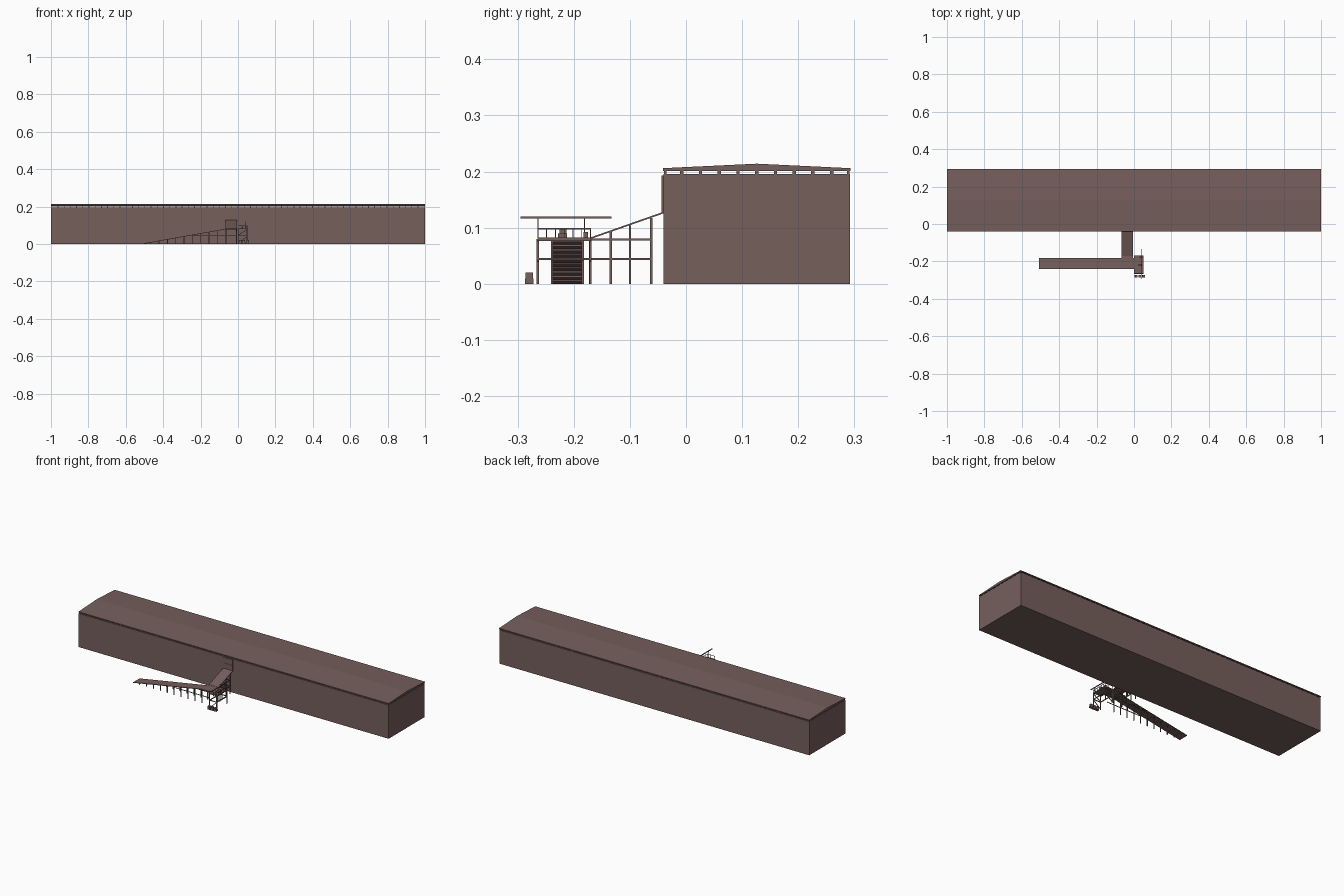
import bpy
from mathutils import Vector

if "Cube" in bpy.data.objects:
    bpy.data.objects.remove(bpy.data.objects["Cube"])

mat = bpy.data.materials.new("weathered_brown")
mat.diffuse_color = (0.18, 0.115, 0.108, 1)
mat.use_nodes = True
mat.node_tree.nodes["Principled BSDF"].inputs["Base Color"].default_value = mat.diffuse_color


class Part:
    """Collects boxes, beams and prisms into one named object."""
    def __init__(self, name):
        self.name, self.v, self.f = name, [], []

    def prism(self, a, b):
        # a and b: matching outlines of the two end caps
        n, k = len(a), len(self.v)
        self.v += [tuple(p) for p in a + b]
        self.f += [tuple(k + i for i in reversed(range(n))), tuple(k + n + i for i in range(n))]
        self.f += [(k + i, k + (i + 1) % n, k + n + (i + 1) % n, k + n + i) for i in range(n)]

    def box(self, x0, x1, y0, y1, z0, z1):
        o = [(x0, y0), (x1, y0), (x1, y1), (x0, y1)]
        self.prism([(x, y, z0) for x, y in o], [(x, y, z1) for x, y in o])

    def beam(self, p, q, t=0.004):
        p, q = Vector(p), Vector(q)
        d = (q - p).normalized()
        u = d.cross(Vector((1, 0, 0)) if abs(d.x) < 0.5 else Vector((0, 1, 0))).normalized()
        w = d.cross(u)
        o = [(u * i + w * j) * t / 2 for i, j in ((-1, -1), (1, -1), (1, 1), (-1, 1))]
        self.prism([p + c for c in o], [q + c for c in o])

    def done(self):
        me = bpy.data.meshes.new(self.name)
        me.from_pydata(self.v, [], self.f)
        me.materials.append(mat)
        import bmesh
        bm = bmesh.new()
        bm.from_mesh(me)
        bmesh.ops.recalc_face_normals(bm, faces=bm.faces)
        bm.to_mesh(me)
        bm.free()
        ob = bpy.data.objects.new(self.name, me)
        bpy.context.collection.objects.link(ob)


Y0, Y1 = -0.041, 0.293

# long hall
p = Part("hall_walls")
p.box(-0.999, 0.999, Y0 + 0.001, Y1 - 0.001, 0, 0.196)
p.done()

# low gable roof floating above the ventilation gap
p = Part("roof")
prof = [(Y0, 0.201), (Y1, 0.201), (Y1, 0.206), ((Y0 + Y1) / 2, 0.214), (Y0, 0.206)]
p.prism([(-1, y, z) for y, z in prof], [(1, y, z) for y, z in prof])
p.done()

# short posts carrying the roof
p = Part("roof_posts")
for i in range(61):
    x = -0.996 + 1.992 * i / 60
    for y in (Y0 + 0.004, Y1 - 0.004):
        p.box(x - 0.002, x + 0.002, y - 0.002, y + 0.002, 0.195, 0.202)
for j in range(1, 10):
    y = Y0 + (Y1 - Y0) * j / 10
    for x in (-0.996, 0.996):
        p.box(x - 0.002, x + 0.002, y - 0.003, y + 0.003, 0.195, 0.202)
p.done()

# loading hatch on the front wall
p = Part("hatch")
p.box(-0.066, -0.006, Y0 - 0.001, Y0 + 0.002, 0.127, 0.19)
for x in (-0.066, -0.006):
    p.beam((x, Y0 - 0.001, 0.125), (x, Y0 - 0.001, 0.192), 0.003)
for z in (0.158, 0.191):
    p.beam((-0.067, Y0 - 0.001, z), (-0.005, Y0 - 0.001, z), 0.003)
p.done()

# long ramp and its flat landing
RX0, RX1, RZ0, RZ1 = -0.507, -0.066, 0.003, 0.081
p = Part("ramp_deck")
o = [(RX0, 0), (RX1, RZ1 - 0.003), (0, RZ1 - 0.003), (0, RZ1), (RX1, RZ1), (RX0, RZ0)]
p.prism([(x, -0.241, z) for x, z in o], [(x, -0.182, z) for x, z in o])
p.box(-0.066, -0.005, -0.184, -0.168, RZ1 - 0.003, RZ1)
p.done()

# ramp trestles with rails and cross ties
p = Part("ramp_trestles")
for i in range(10):
    x = RX1 - i * 0.0445
    z = RZ0 + (RZ1 - RZ0) * (x - RX0) / (RX1 - RX0) - 0.003
    for y in (-0.239, -0.184):
        p.beam((x, y, 0), (x, y, z))
        if z > 0.045:
            p.beam((x, y, 0.043), (min(x + 0.0445, 0), y, 0.043), 0.003)
    p.beam((x, -0.241, z - 0.002), (x, -0.182, z - 0.002), 0.003)
p.done()

# inclined walkway from landing to hatch
p = Part("walkway")
o = [(-0.172, 0.079), (Y0, 0.125), (Y0, 0.128), (-0.172, 0.082)]
p.prism([(-0.066, y, z) for y, z in o], [(-0.005, y, z) for y, z in o])
p.done()

# walkway trestles
p = Part("walkway_trestles")
for y, zt in ((-0.171, 0.079), (-0.134, 0.092), (-0.1, 0.104), (-0.062, 0.117)):
    for x in (-0.063, -0.008):
        p.beam((x, y, 0), (x, y, zt))
    for z in (0.044, 0.079):
        p.beam((-0.065, y, z), (-0.006, y, z), 0.003)
for x in (-0.063, -0.008):
    for z in (0.044, 0.079):
        p.beam((x, -0.172, z), (x, -0.061, z))
p.done()

# side platform with legs, tie beams and braces
PX0, PX1, PY0, PY1 = 0.0, 0.05, -0.264, -0.17
p = Part("platform")
p.box(PX0, PX1, PY0, PY1, 0.079, 0.082)
for x in (PX0 + 0.002, PX1 - 0.002):
    for y in (PY0, PY1):
        p.beam((x, y, 0), (x, y, 0.08))
    for z in (0.044, 0.078):
        p.beam((x, PY0, z), (x, PY1, z))
for y in (PY0, PY1):
    p.beam((PX0, y, 0.044), (PX1, y, 0.044))
    p.beam((PX0, y, 0.002), (PX1, y, 0.042), 0.003)
    p.beam((PX0, y, 0.046), (PX1, y, 0.078), 0.003)
p.done()

# platform railing
p = Part("railing")
for i in range(7):
    y = PY0 + (PY1 - PY0) * i / 6
    p.beam((PX1 - 0.001, y, 0.081), (PX1 - 0.001, y, 0.098), 0.0015)
p.beam((PX1 - 0.001, PY0, 0.098), (PX1 - 0.001, PY1, 0.098), 0.002)
for y in (PY0, PY1):
    p.beam((PX0, y, 0.098), (PX1, y, 0.098), 0.002)
    for x in (PX0, 0.025):
        p.beam((x, y, 0.081), (x, y, 0.098), 0.0015)
p.done()

# hoist beam on two masts
p = Part("hoist")
p.beam((0.039, -0.295, 0.118), (0.039, -0.133, 0.118), 0.004)
for y in (PY0, -0.181):
    p.beam((0.039, y, 0.081), (0.039, y, 0.118), 0.002)
p.done()

# crates on the platform and on the ground
p = Part("crates")
p.box(0.02, 0.045, -0.228, -0.212, 0.082, 0.09)
p.box(0.025, 0.042, -0.225, -0.213, 0.09, 0.099)
p.box(0.03, 0.045, -0.183, -0.175, 0.082, 0.092)
for x in (0.004, 0.024, 0.044):
    p.box(x, x + 0.016, -0.287, -0.272, 0, 0.009)
    p.box(x + 0.001, x + 0.014, -0.286, -0.273, 0.009, 0.02)
p.done()
